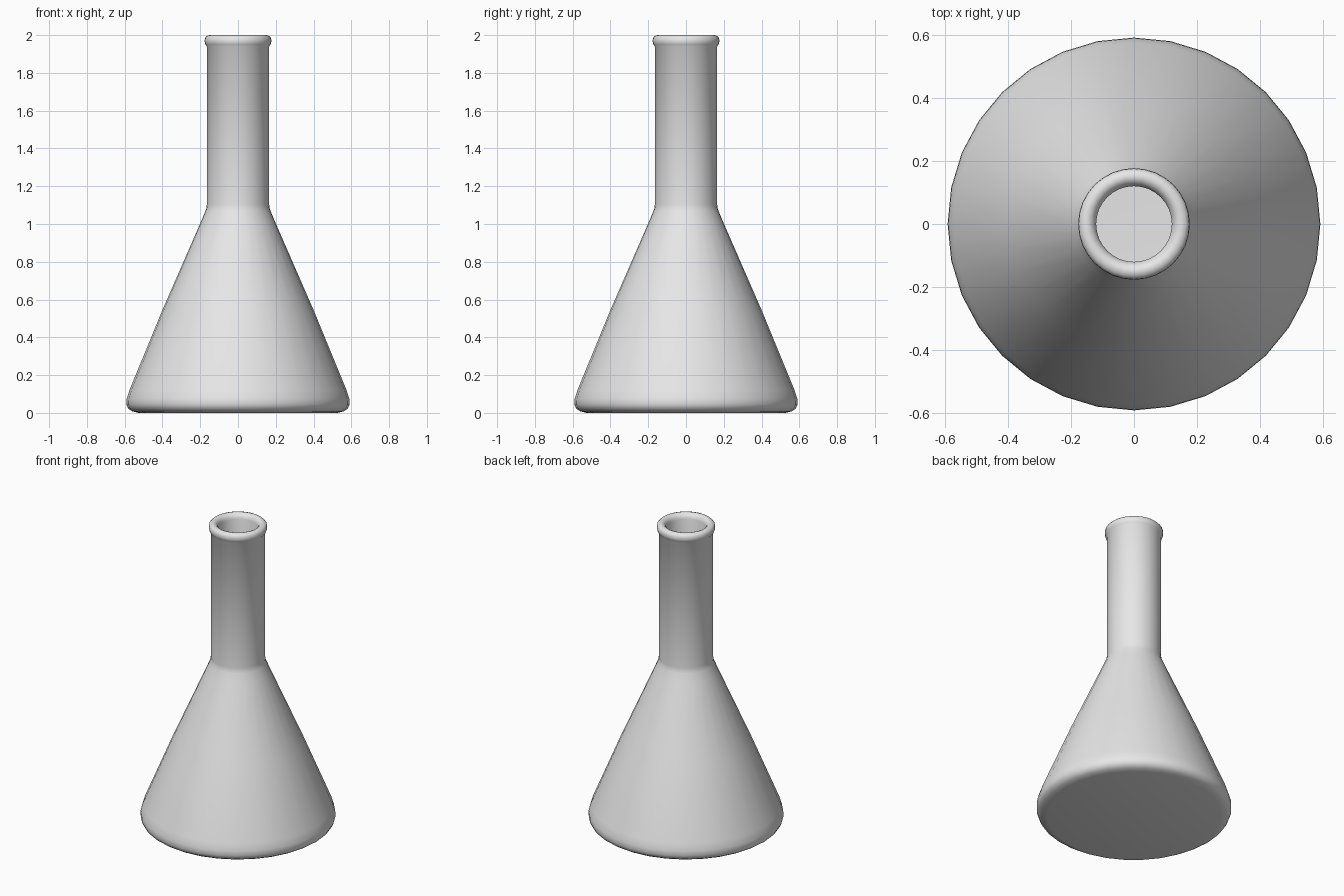
import bpy, bmesh, math

if "Cube" in bpy.data.objects:
    bpy.data.objects.remove(bpy.data.objects["Cube"])

SEG = 32
glass = bpy.data.materials.new("light grey")
glass.diffuse_color = (0.8, 0.8, 0.8, 1)
glass.use_nodes = True
glass.node_tree.nodes["Principled BSDF"].inputs["Base Color"].default_value = glass.diffuse_color

# Closed profile (radius, height): outside from base centre up, over the lip, down the inside
outer = [(0.0, 0.0), (0.525, 0.0), (0.56, 0.008), (0.581, 0.022), (0.591, 0.045),
         (0.589, 0.075), (0.575, 0.12), (0.40, 0.545), (0.195, 1.015),
         (0.172, 1.07), (0.167, 1.085), (0.165, 1.105), (0.165, 1.94)]
lip = [(0.173, 1.95), (0.177, 1.967), (0.175, 1.985), (0.165, 1.996), (0.15, 2.0),
       (0.137, 1.996), (0.126, 1.985), (0.12, 1.967)]
inner = [(0.12, 1.10), (0.127, 1.06), (0.155, 0.995), (0.358, 0.53), (0.53, 0.11),
         (0.54, 0.07), (0.52, 0.048), (0.49, 0.045), (0.0, 0.045)]


def lathe(name, profile):
    bm = bmesh.new()
    rings = []
    for r, z in profile:
        if r == 0:
            rings.append([bm.verts.new((0, 0, z))] * SEG)
        else:
            rings.append([bm.verts.new((r * math.cos(2 * math.pi * i / SEG),
                                        r * math.sin(2 * math.pi * i / SEG), z))
                          for i in range(SEG)])
    for a, b in zip(rings, rings[1:]):
        for i in range(SEG):
            j = (i + 1) % SEG
            bm.faces.new(list(dict.fromkeys((a[i], a[j], b[j], b[i]))))
    bmesh.ops.recalc_face_normals(bm, faces=bm.faces)
    me = bpy.data.meshes.new(name)
    bm.to_mesh(me)
    bm.free()
    me.materials.append(glass)
    ob = bpy.data.objects.new(name, me)
    bpy.context.collection.objects.link(ob)
    bpy.context.view_layer.objects.active = ob
    ob.select_set(True)
    bpy.ops.object.shade_smooth_by_angle(angle=math.radians(50))
    ob.select_set(False)
    return ob


# Conical flask with hollow body, neck and rolled lip
lathe("conical_flask", outer + lip + inner)
